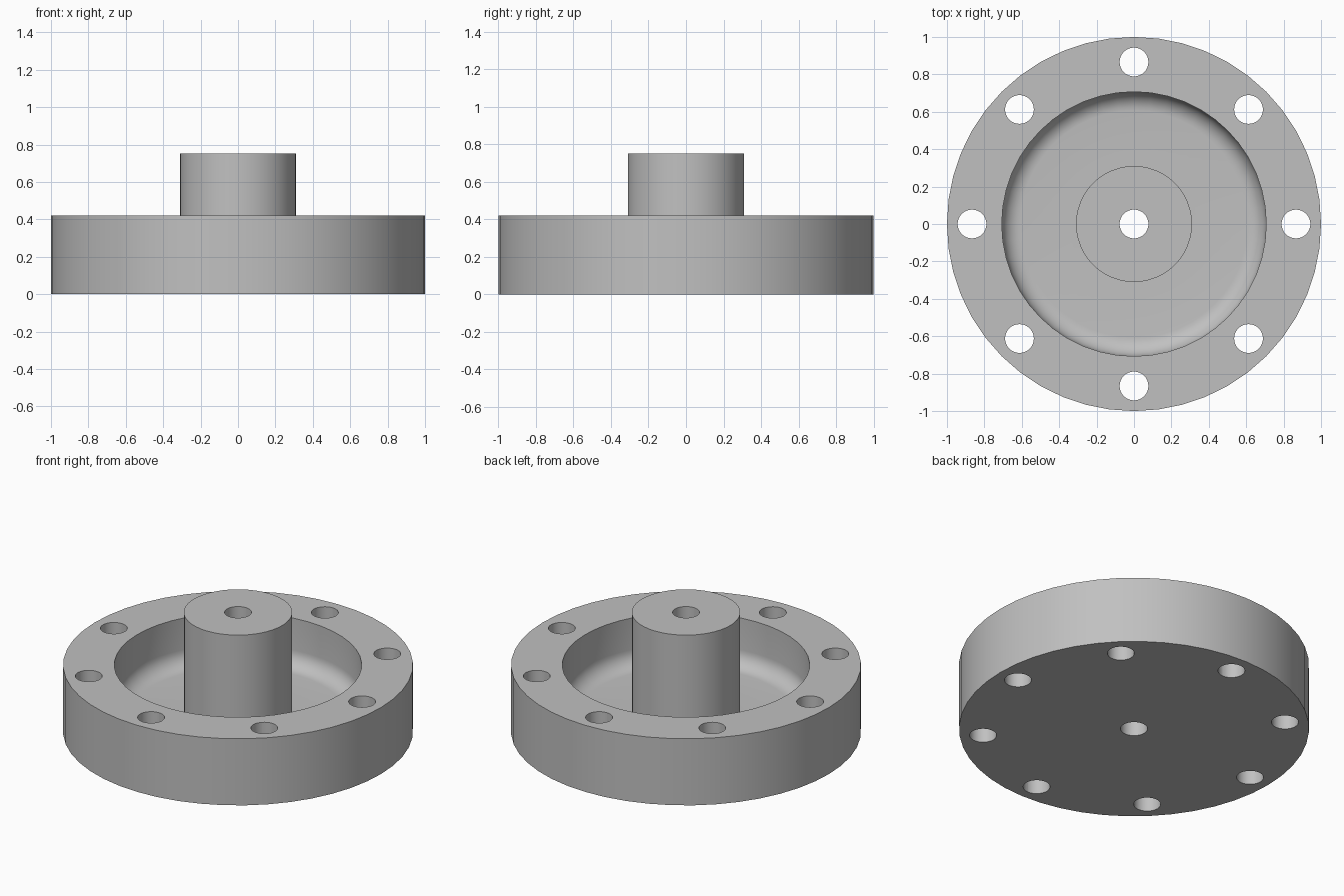
import bpy, bmesh
from math import cos, sin, pi, radians
from mathutils import Matrix, Vector

cube = bpy.data.objects.get("Cube")
if cube:
    bpy.data.objects.remove(cube, do_unlink=True)

OUTER, POCKET, HUB, BORE = 1.0, 0.707, 0.31, 0.077
RIM_TOP, FLOOR, HUB_TOP, FILLET = 0.42, 0.12, 0.752, 0.1
BOLT_CIRCLE, BOLT_COUNT = 0.866, 8

# One plain grey for the whole part
grey = bpy.data.materials.new("machined grey")
grey.use_nodes = True
colour = (0.53, 0.53, 0.53, 1)
grey.diffuse_color = colour
grey.node_tree.nodes["Principled BSDF"].inputs["Base Color"].default_value = colour


def make_object(name, bm):
    bmesh.ops.recalc_face_normals(bm, faces=bm.faces)
    mesh = bpy.data.meshes.new(name)
    bm.to_mesh(mesh)
    bm.free()
    mesh.materials.append(grey)
    obj = bpy.data.objects.new(name, mesh)
    bpy.context.collection.objects.link(obj)
    return obj


def lathe(name, profile, steps=48):
    bm = bmesh.new()
    verts = [bm.verts.new((r, 0, z)) for r, z in profile]
    edges = [bm.edges.new((v, verts[i - 1])) for i, v in enumerate(verts)]
    bmesh.ops.spin(bm, geom=verts + edges, cent=(0, 0, 0), axis=(0, 0, 1),
                   angle=2 * pi, steps=steps, use_merge=True)
    bmesh.ops.remove_doubles(bm, verts=bm.verts, dist=0.0001)
    return make_object(name, bm)


# Flange with rim, filleted pocket, hub and centre bore
fillet = [(POCKET - FILLET + FILLET * cos(a), FLOOR + FILLET - FILLET * sin(a))
          for a in (i * pi / 16 for i in range(9))]
profile = [(BORE, 0), (OUTER, 0), (OUTER, RIM_TOP), (POCKET, RIM_TOP), *fillet,
           (HUB, FLOOR), (HUB, HUB_TOP), (BORE, HUB_TOP)]
flange = lathe("flange_with_hub", profile)

# Ring of bolt hole cutters
bm = bmesh.new()
for i in range(BOLT_COUNT):
    a = 2 * pi * i / BOLT_COUNT
    place = Vector((BOLT_CIRCLE * cos(a), BOLT_CIRCLE * sin(a), RIM_TOP / 2))
    bmesh.ops.create_cone(bm, cap_ends=True, segments=32, radius1=BORE, radius2=BORE,
                          depth=RIM_TOP + 0.2, matrix=Matrix.Translation(place))
cutter = make_object("bolt_hole_cutter", bm)
cutter.hide_render = True

# Cut the bolt holes through the rim
bpy.context.view_layer.objects.active = flange
flange.select_set(True)
holes = flange.modifiers.new("bolt holes", 'BOOLEAN')
holes.operation = 'DIFFERENCE'
holes.solver = 'EXACT'
holes.object = cutter
bpy.ops.object.modifier_apply(modifier=holes.name)
bpy.data.objects.remove(cutter, do_unlink=True)

# Smooth round walls, crisp rims
bpy.ops.object.shade_smooth_by_angle(angle=radians(30))
